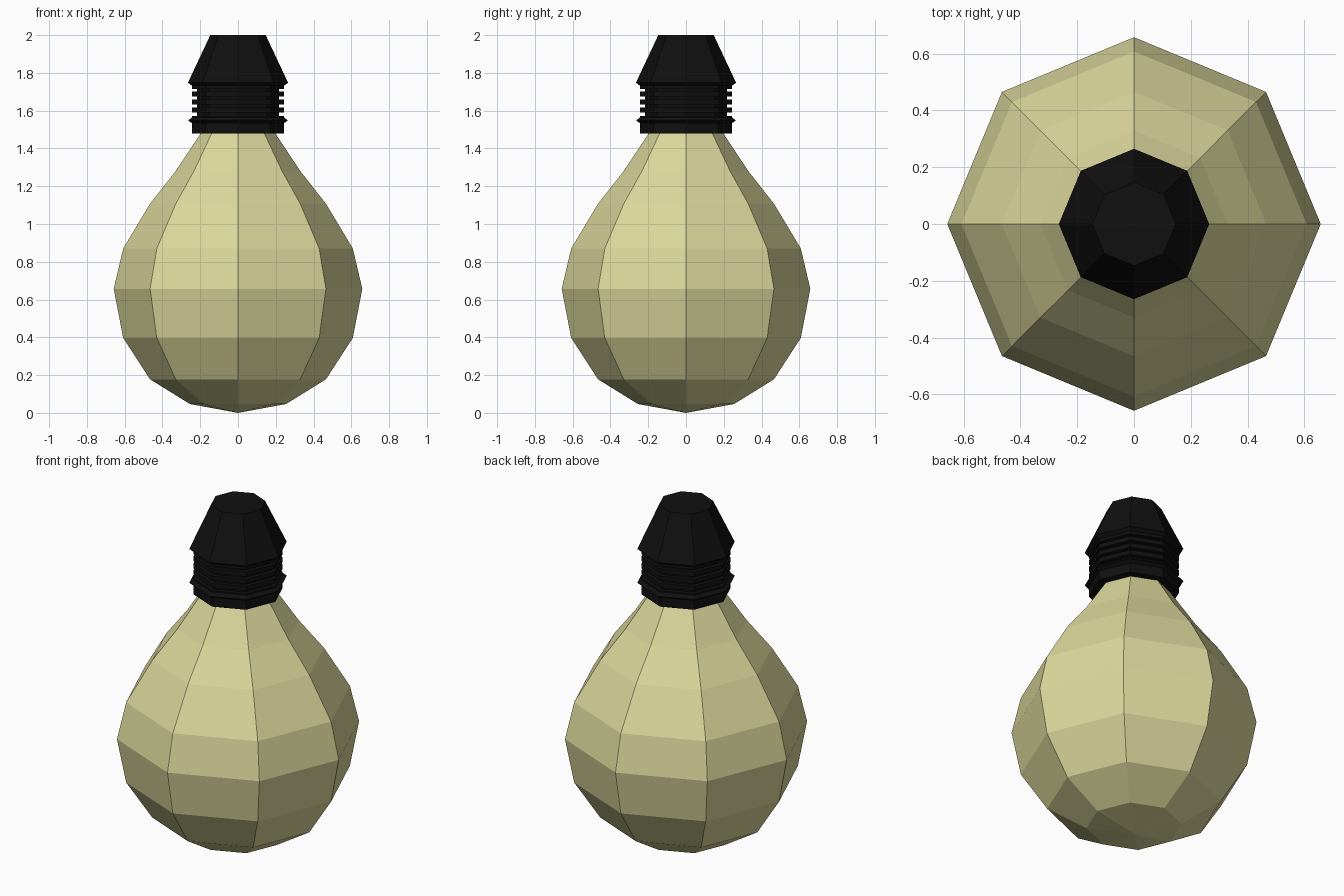
import bpy, bmesh
from math import cos, sin, pi

if "Cube" in bpy.data.objects:
    bpy.data.objects.remove(bpy.data.objects["Cube"])

SIDES = 8


def material(name, rgb):
    m = bpy.data.materials.new(name)
    m.diffuse_color = (*rgb, 1)
    m.use_nodes = True
    m.node_tree.nodes["Principled BSDF"].inputs["Base Color"].default_value = m.diffuse_color
    return m


def lathe(name, profile, mat):
    """Revolve (radius, z) points, bottom to top; radius 0 makes a pole."""
    bm = bmesh.new()
    rings = []
    for r, z in profile:
        n = SIDES if r > 0 else 1
        rings.append([bm.verts.new((r * cos(2 * pi * i / SIDES), r * sin(2 * pi * i / SIDES), z))
                      for i in range(n)])
    for a, b in zip(rings, rings[1:]):
        for i in range(SIDES):
            j = (i + 1) % SIDES
            quad = [a[i % len(a)], a[j % len(a)], b[j % len(b)], b[i % len(b)]]
            bm.faces.new(list(dict.fromkeys(quad)))
    if len(rings[-1]) > 1:
        bm.faces.new(rings[-1])
    bmesh.ops.recalc_face_normals(bm, faces=bm.faces)
    mesh = bpy.data.meshes.new(name)
    bm.to_mesh(mesh)
    bm.free()
    ob = bpy.data.objects.new(name, mesh)
    bpy.context.collection.objects.link(ob)
    mesh.materials.append(mat)
    return ob


# Glass globe narrowing to the neck
lathe("glass_bulb", [
    (0, 0), (0.255, 0.047), (0.466, 0.178), (0.608, 0.397), (0.658, 0.657),
    (0.608, 0.87), (0.466, 1.107), (0.33, 1.28), (0.19, 1.49)],
    material("pale_glass", (0.71, 0.69, 0.33)))

# Screw cap: collar, lower flange, three thread ribs, upper flange, taper
cap = [(0.18, 1.479), (0.243, 1.479), (0.243, 1.534), (0.265, 1.548), (0.243, 1.564),
       (0.243, 1.572), (0.217, 1.572)]
for k in range(3):
    z = 1.59 + 0.0425 * k
    cap += [(0.217, z), (0.243, z), (0.243, z + 0.026), (0.217, z + 0.026)]
cap += [(0.217, 1.716), (0.243, 1.716), (0.243, 1.732), (0.265, 1.748), (0.147, 2.0)]
lathe("screw_cap", cap, material("black_cap", (0.005, 0.005, 0.005)))
